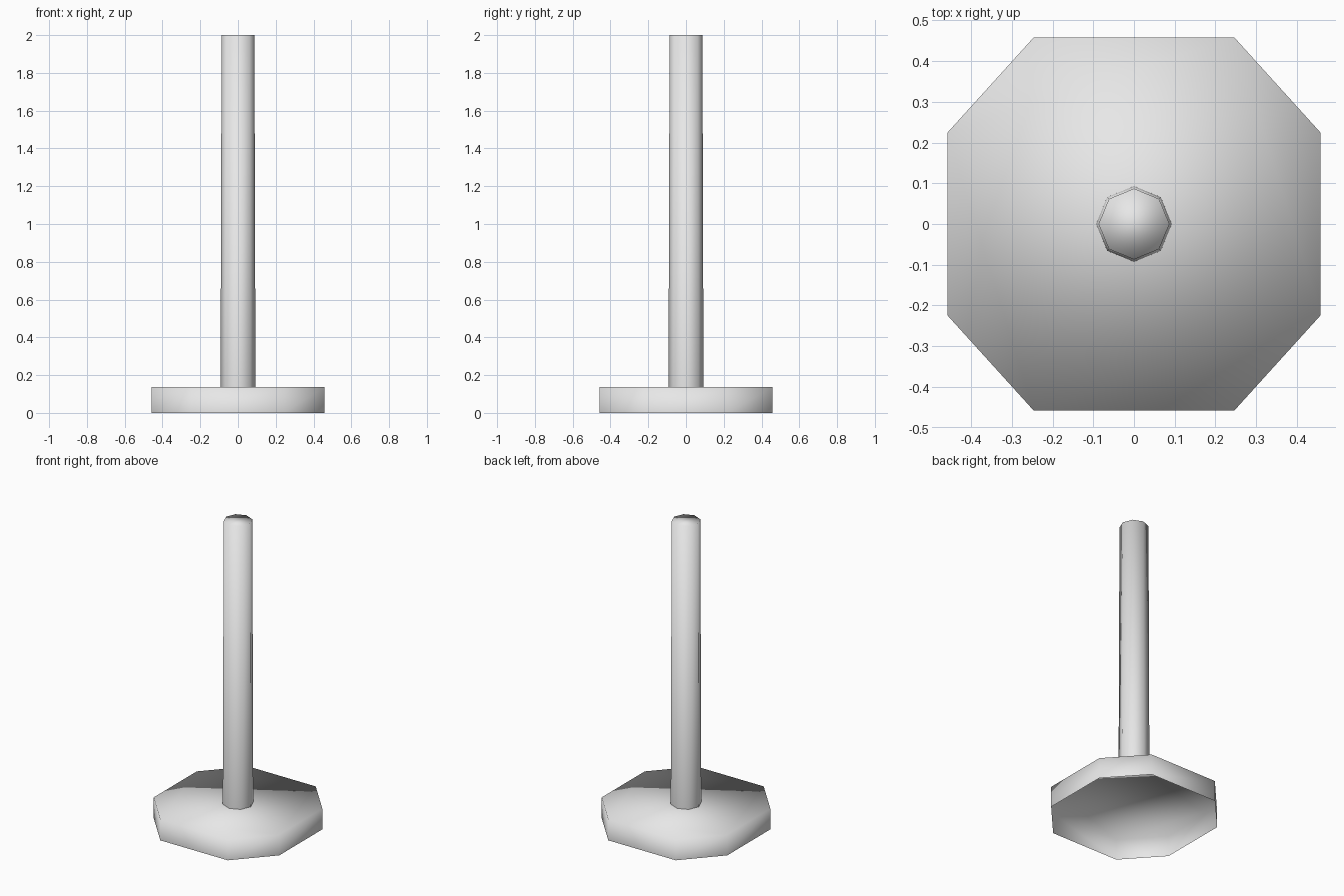
import bpy
from math import cos, sin, tau

cube = bpy.data.objects.get("Cube")
if cube:
    bpy.data.objects.remove(cube, do_unlink=True)

# Plain grey finish
grey = bpy.data.materials.new("light grey")
grey.use_nodes = True
grey.diffuse_color = (0.8, 0.8, 0.8, 1)
grey.node_tree.nodes["Principled BSDF"].inputs["Base Color"].default_value = (0.8, 0.8, 0.8, 1)


def capped_shell(name, lower, upper, z0, z1):
    """Smooth walls between two outlines, capped on top and open below."""
    n = len(lower)
    verts = [(x, y, z0) for x, y in lower] + [(x, y, z1) for x, y in upper]
    faces = [(i, (i + 1) % n, n + (i + 1) % n, n + i) for i in range(n)]
    faces.append(tuple(range(n, 2 * n)))
    mesh = bpy.data.meshes.new(name)
    mesh.from_pydata(verts, [], faces)
    mesh.materials.append(grey)
    mesh.shade_smooth()
    obj = bpy.data.objects.new(name, mesh)
    bpy.context.collection.objects.link(obj)
    return obj


def ring(radius, sides=8):
    return [(radius * cos(tau * i / sides), radius * sin(tau * i / sides)) for i in range(sides)]


# Hollow base: a square with its corners cut off
half, cut_x, cut_y = 0.458, 0.246, 0.224
quarter = [(half, cut_y), (cut_x, half)]
right_half = [(x, -y) for x, y in reversed(quarter)] + quarter
outline = right_half + [(-x, -y) for x, y in right_half]
base_height = 0.137
capped_shell("base", outline, outline, 0, base_height)

# Slightly tapered eight-sided pole
capped_shell("pole", ring(0.093), ring(0.087), base_height, 2.0)
